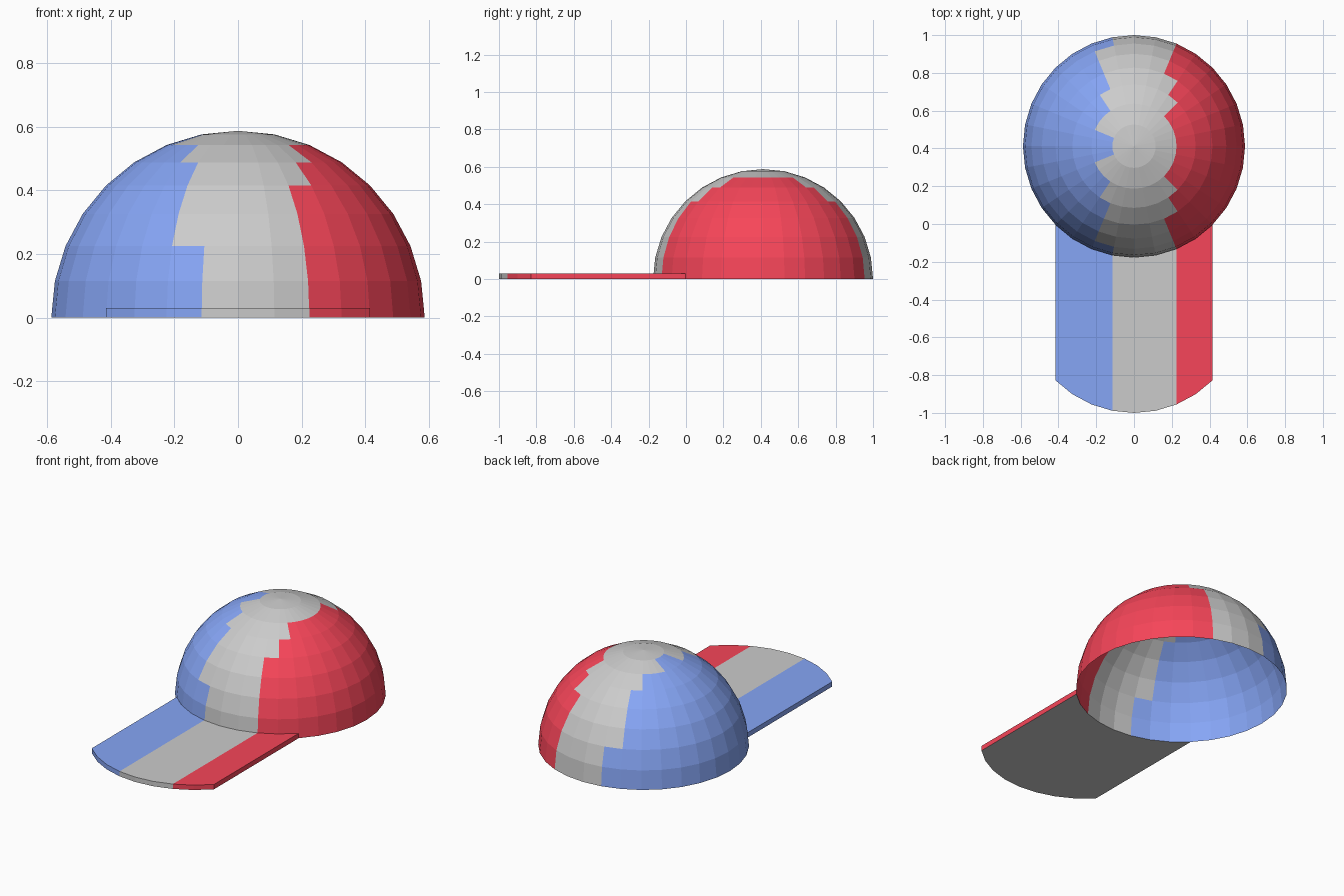
import bpy, bmesh
from math import sin, cos, pi
from mathutils import Vector

if "Cube" in bpy.data.objects:
    bpy.data.objects.remove(bpy.data.objects["Cube"])

R = 0.588      # crown radius
CY = 0.412     # crown centre in y
STEP = pi / 16


def material(name, rgb):
    m = bpy.data.materials.new(name)
    m.diffuse_color = (*rgb, 1)
    m.use_nodes = True
    m.node_tree.nodes["Principled BSDF"].inputs["Base Color"].default_value = m.diffuse_color
    return m


MATS = [material("grey", (0.8, 0.8, 0.8)),
        material("blue", (0.24, 0.38, 0.92)),
        material("red", (0.93, 0.06, 0.1))]


def finish(bm, name):
    # Colour every face as a stripe, chosen by its centre
    for f in bm.faces:
        x = f.calc_center_median().x
        f.material_index = 1 if x < -0.155 else 2 if x > 0.195 else 0
    me = bpy.data.meshes.new(name)
    bm.to_mesh(me)
    bm.free()
    for m in MATS:
        me.materials.append(m)
    ob = bpy.data.objects.new(name, me)
    bpy.context.collection.objects.link(ob)
    return ob


# Crown: open faceted half sphere
bm = bmesh.new()
bmesh.ops.create_uvsphere(bm, u_segments=32, v_segments=16, radius=R)
bmesh.ops.delete(bm, geom=[v for v in bm.verts if v.co.z < -0.01], context='VERTS')
bmesh.ops.translate(bm, verts=bm.verts, vec=(0, CY, 0))
finish(bm, "crown")

# Brim: strips between the crown's front arc and the same arc moved forward
bm = bmesh.new()
T = 0.03
angles = [i * STEP for i in range(-4, 5)]
front = [Vector((R * sin(a), -CY - R * cos(a), 0)) for a in angles]
back = [Vector((R * sin(a), CY - R * cos(a), 0)) for a in angles]
up = Vector((0, 0, T))
ft, bt = ([bm.verts.new(p + up) for p in row] for row in (front, back))
fb, bb = ([bm.verts.new(p) for p in row] for row in (front, back))
for i in range(8):
    bm.faces.new((ft[i], ft[i + 1], bt[i + 1], bt[i]))
    bm.faces.new((fb[i], fb[i + 1], ft[i + 1], ft[i]))
    bm.faces.new((bt[i], bt[i + 1], bb[i + 1], bb[i]))
bm.faces.new((fb[0], ft[0], bt[0], bb[0]))
bm.faces.new((fb[8], bb[8], bt[8], ft[8]))
bm.faces.new(bb + fb[::-1])     # plain grey underside
bmesh.ops.recalc_face_normals(bm, faces=bm.faces)
finish(bm, "brim")
